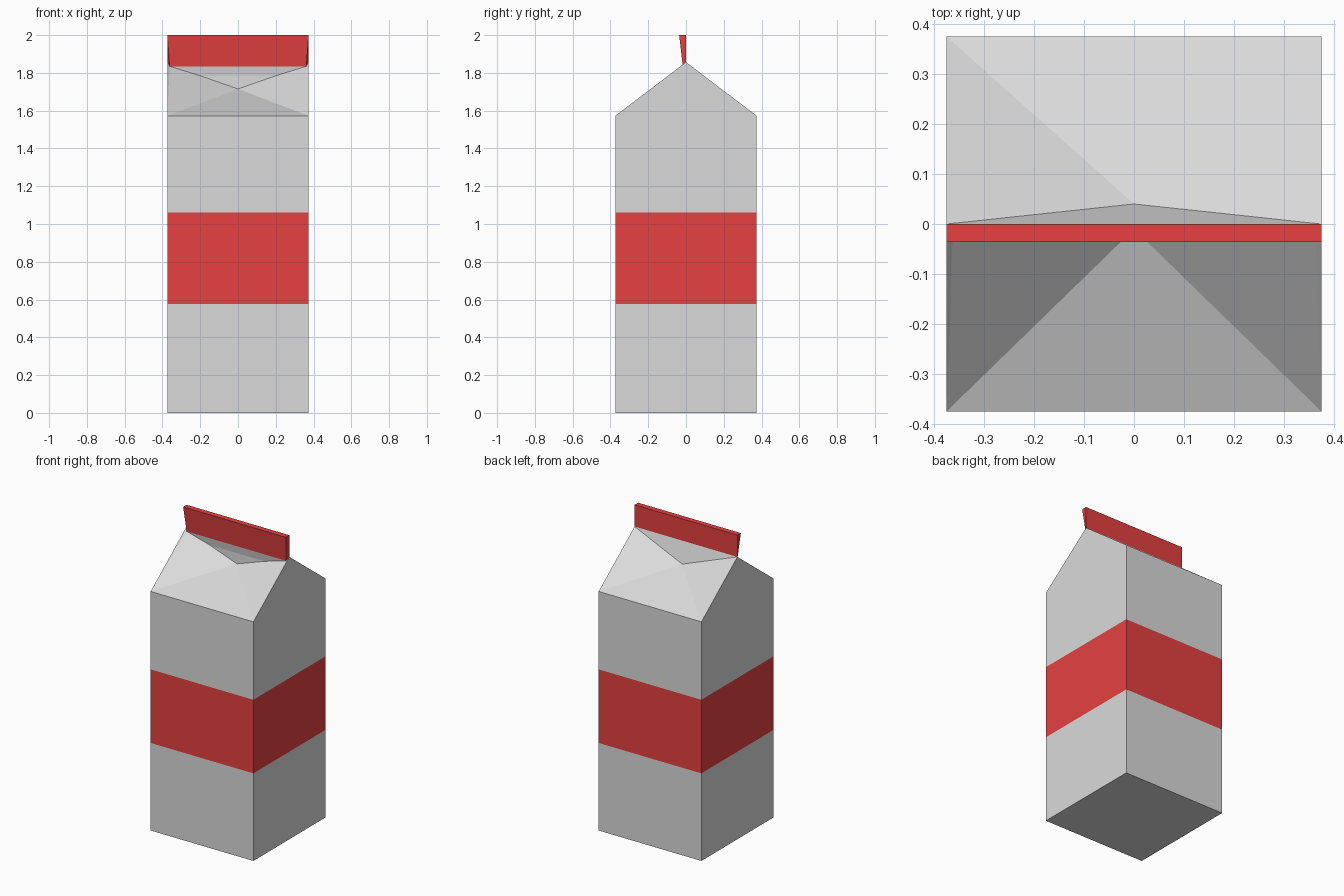
import bpy
import bmesh

cube = bpy.data.objects.get("Cube")
if cube:
    bpy.data.objects.remove(cube, do_unlink=True)


def make_material(name, rgb):
    mat = bpy.data.materials.new(name)
    mat.use_nodes = True
    mat.diffuse_color = (*rgb, 1)
    mat.node_tree.nodes["Principled BSDF"].inputs["Base Color"].default_value = (*rgb, 1)
    return mat


def make_object(name, bm, materials):
    bmesh.ops.recalc_face_normals(bm, faces=bm.faces)
    mesh = bpy.data.meshes.new(name)
    bm.to_mesh(mesh)
    bm.free()
    for mat in materials:
        mesh.materials.append(mat)
    obj = bpy.data.objects.new(name, mesh)
    bpy.context.collection.objects.link(obj)
    return obj


white = make_material("carton white", (0.7, 0.7, 0.7))
red = make_material("carton red", (0.79, 0.053, 0.053))

H = 0.374                          # half width of the carton
LEVELS = (0, 0.576, 1.06, 1.573)   # base, band bottom, band top, eave

# Carton body: stacked square rings, folded gable top
bm = bmesh.new()
rings = []
for z in LEVELS:
    rings.append([bm.verts.new((x * H, y * H, z))
                  for x, y in ((-1, -1), (1, -1), (1, 1), (-1, 1))])
bm.faces.new(rings[0])
for level, (low, high) in enumerate(zip(rings, rings[1:])):
    for i in range(4):
        j = (i + 1) % 4
        wall = bm.faces.new((low[i], low[j], high[j], high[i]))
        wall.material_index = 1 if level == 1 else 0   # red middle band

front_left, front_right, back_right, back_left = rings[-1]
front_pinch = bm.verts.new((0, -0.01, 1.715))
back_pinch = bm.verts.new((0, 0.04, 1.725))
bm.faces.new((front_left, front_right, front_pinch))
bm.faces.new((back_right, back_left, back_pinch))

# Folded panels on each side of the gable
fold, front_ridge, back_ridge = [], [], []
for s, front, back in ((-1, front_left, back_left), (1, front_right, back_right)):
    crease = bm.verts.new((s * 0.2, -0.009, 1.785))
    near = bm.verts.new((s * 0.362, -0.017, 1.835))
    far = bm.verts.new((s * H, 0, 1.857))
    bm.faces.new((front, front_pinch, crease))
    bm.faces.new((front, crease, near))
    bm.faces.new((back, far, back_pinch))
    bm.faces.new((front, near, far))
    bm.faces.new((front, far, back))
    fold.append(crease)
    front_ridge.append(near)
    back_ridge.append(far)

# Tucked-in faces under the top seal
bm.faces.new((front_pinch, fold[1], fold[0]))
bm.faces.new((fold[0], fold[1], front_ridge[1], front_ridge[0]))
bm.faces.new((back_ridge[0], back_ridge[1], back_pinch))
make_object("carton_body", bm, (white, red))

# Top seal: a fin that widens upwards
bm = bmesh.new()
bottom, top = [], []
for s, y in ((-1, -1), (1, -1), (1, 0), (-1, 0)):
    x, z = (0.362, 1.835) if y else (H, 1.857)
    bottom.append(bm.verts.new((s * x, y * 0.017, z)))
    top.append(bm.verts.new((s * H, y * 0.036, 2)))
bm.faces.new(bottom)
bm.faces.new(top)
for i in range(4):
    j = (i + 1) % 4
    bm.faces.new((bottom[i], bottom[j], top[j], top[i]))
make_object("top_seal", bm, (red,))
